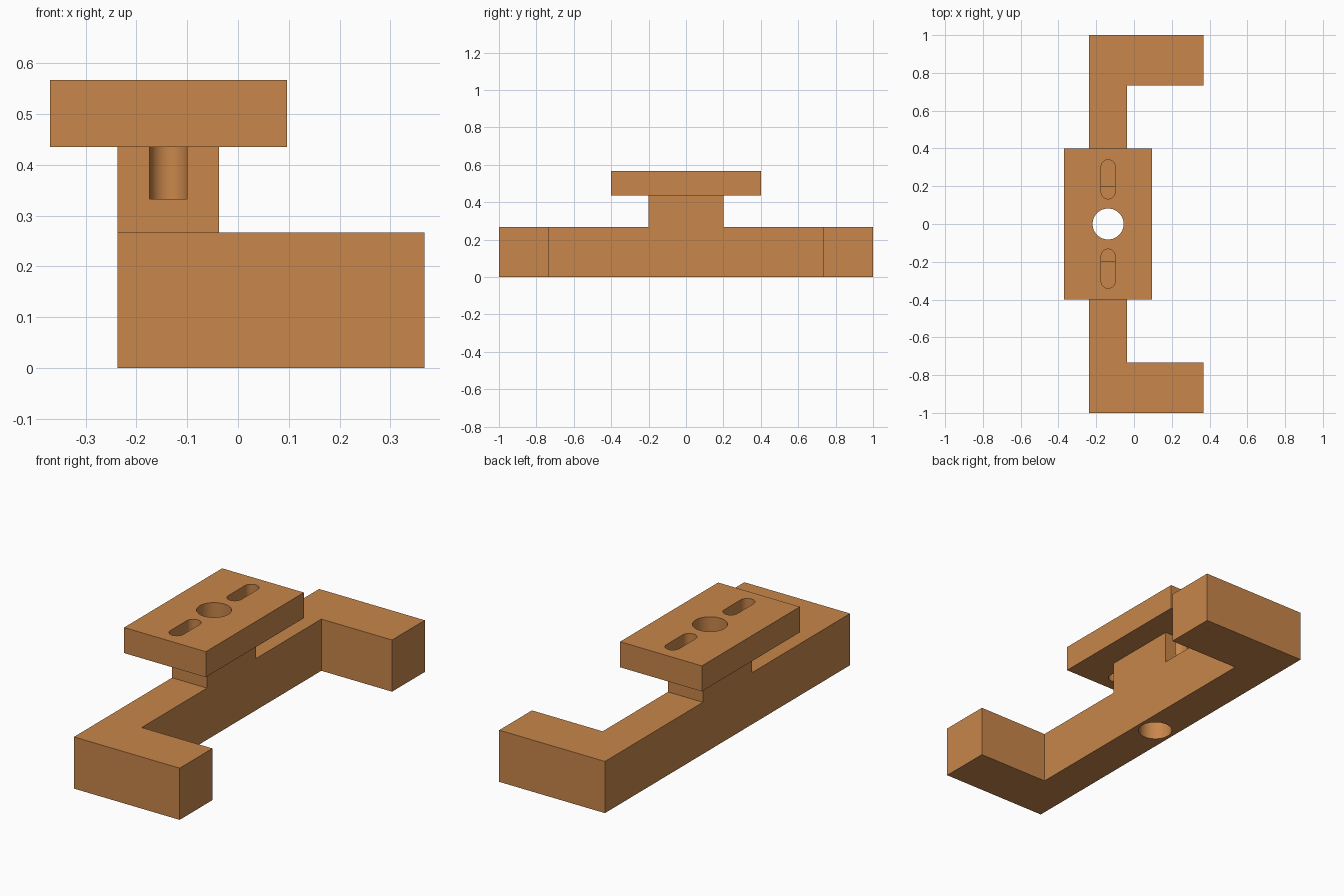
import bpy, bmesh, math

if "Cube" in bpy.data.objects:
    bpy.data.objects.remove(bpy.data.objects["Cube"])

CX = -0.137          # centre line of rail, post and plate

copper = bpy.data.materials.new("copper_orange")
copper.diffuse_color = (0.58, 0.24, 0.07, 1)
copper.use_nodes = True
copper.node_tree.nodes["Principled BSDF"].inputs["Base Color"].default_value = copper.diffuse_color


def prism(name, outline, z0, z1):
    """Extrude a counter-clockwise outline from z0 to z1."""
    bm = bmesh.new()
    face = bm.faces.new([bm.verts.new((x, y, z0)) for x, y in outline])
    top = bmesh.ops.extrude_face_region(bm, geom=[face])["geom"]
    for v in top:
        if isinstance(v, bmesh.types.BMVert):
            v.co.z = z1
    bmesh.ops.recalc_face_normals(bm, faces=bm.faces)
    mesh = bpy.data.meshes.new(name)
    bm.to_mesh(mesh)
    bm.free()
    mesh.materials.append(copper)
    obj = bpy.data.objects.new(name, mesh)
    bpy.context.collection.objects.link(obj)
    return obj


def rectangle(hx, hy):
    return [(CX - hx, -hy), (CX + hx, -hy), (CX + hx, hy), (CX - hx, hy)]


def stadium(r, y0, y1, n=24):
    """Rounded slot outline running along y between two arc centres."""
    pts = [(CX + r * math.cos(a), y1 + r * math.sin(a))
           for a in (math.pi * i / n for i in range(n + 1))]
    return pts + [(CX - r * math.cos(a), y0 - r * math.sin(a))
                  for a in (math.pi * i / n for i in range(n + 1))]


def circle(r, n=64):
    return [(CX + r * math.cos(2 * math.pi * i / n),
             r * math.sin(2 * math.pi * i / n)) for i in range(n)]


def drill(part, cutters):
    bpy.context.view_layer.objects.active = part
    for c in cutters:
        mod = part.modifiers.new("cut", 'BOOLEAN')
        mod.operation, mod.solver, mod.object = 'DIFFERENCE', 'EXACT', c
        bpy.ops.object.modifier_apply(modifier=mod.name)
    bpy.ops.object.select_all(action='DESELECT')
    part.select_set(True)
    bpy.ops.object.shade_smooth_by_angle(angle=math.radians(30))


# C-shaped base: long rail with an arm at each end
left, inner, tip = CX - 0.1, CX + 0.1, 0.367
base = prism("c_shaped_base",
             [(left, -1), (tip, -1), (tip, -0.733), (inner, -0.733),
              (inner, 0.733), (tip, 0.733), (tip, 1), (left, 1)], 0, 0.267)

# Raised post and the plate on top of it
post = prism("post", rectangle(0.1, 0.2), 0.267, 0.435)
plate = prism("mounting_plate", rectangle(0.2335, 0.4), 0.435, 0.567)

# Through bore, and two slots that also notch the ends of the post
bore = prism("bore_cutter", circle(0.082), -0.1, 0.7)
slots = [prism("slot_cutter", stadium(0.037, *ys), 0.333, 0.7)
         for ys in ((0.17, 0.303), (-0.303, -0.17))]
for c in [bore] + slots:
    c.hide_render = True

drill(base, [bore])
drill(post, [bore] + slots)
drill(plate, [bore] + slots)

for c in [bore] + slots:
    bpy.data.objects.remove(c)
